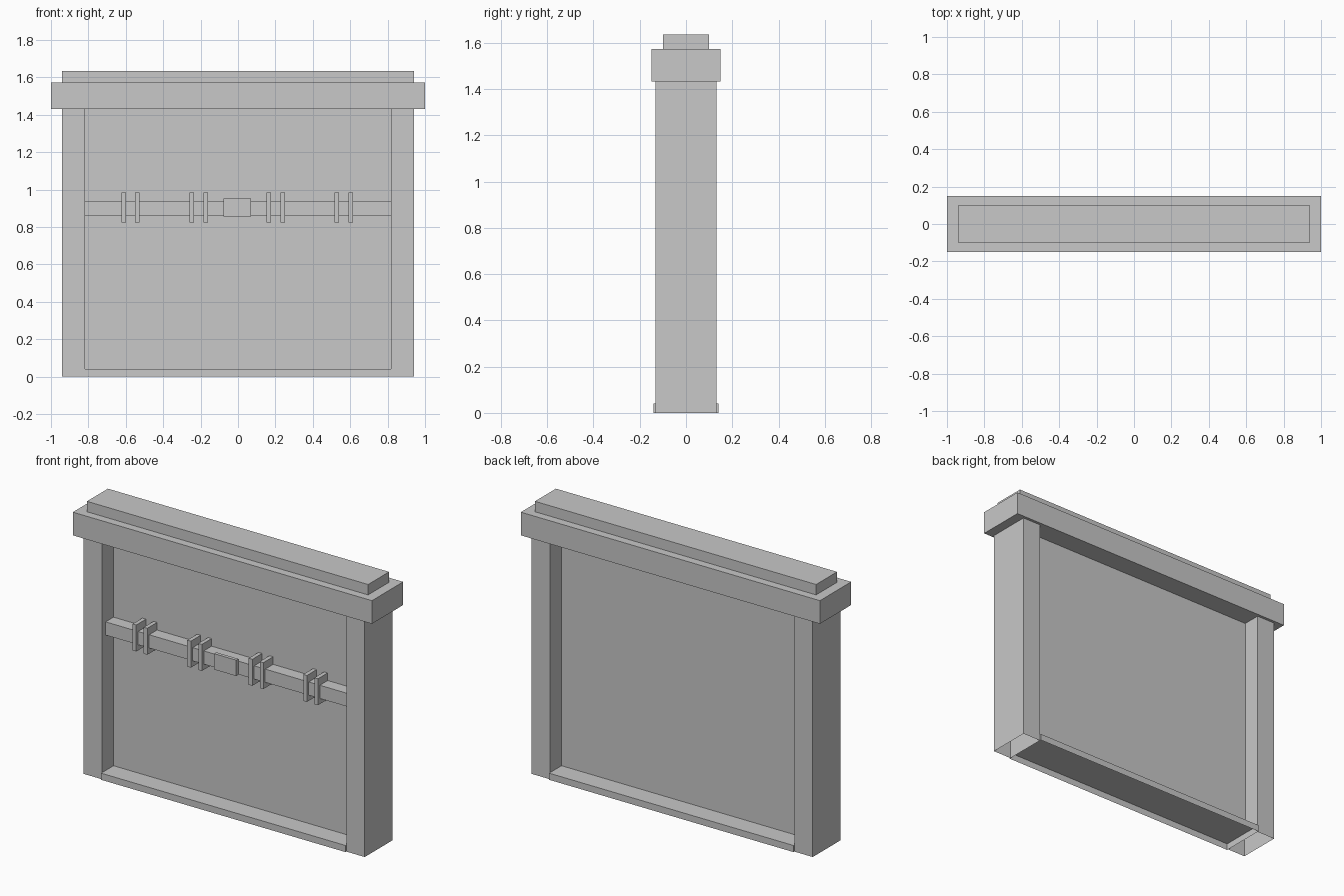
import bpy
import bmesh
from mathutils import Vector

default_cube = bpy.data.objects.get("Cube")
if default_cube:
    bpy.data.objects.remove(default_cube, do_unlink=True)

# One plain grey for the whole door
GREY = (0.58, 0.58, 0.58, 1.0)
grey = bpy.data.materials.new("plain_grey")
grey.use_nodes = True
grey.diffuse_color = GREY
grey.node_tree.nodes["Principled BSDF"].inputs["Base Color"].default_value = GREY


def box(name, low, high, open_bottom=False):
    """Box between two corners, optionally without its bottom face."""
    low, high = Vector(low), Vector(high)
    bm = bmesh.new()
    bmesh.ops.create_cube(bm, size=1)
    for v in bm.verts:
        v.co = (low + high) / 2 + v.co * (high - low)
    bm.normal_update()
    if open_bottom:
        bottom = [f for f in bm.faces if f.normal.z < -0.9]
        bmesh.ops.delete(bm, geom=bottom, context="FACES_ONLY")
    mesh = bpy.data.meshes.new(name)
    bm.to_mesh(mesh)
    bm.free()
    mesh.materials.append(grey)
    obj = bpy.data.objects.new(name, mesh)
    bpy.context.collection.objects.link(obj)
    return obj


INNER, OUTER = 0.817, 0.94      # inner and outer faces of the posts
LINTEL_Z, LINTEL_TOP = 1.432, 1.572
PANEL_Y = 0.022                 # half thickness of the door panel

# Frame: hollow posts and sill, solid lintel and cap
for side, x0, x1 in (("right", -OUTER, -INNER), ("left", INNER, OUTER)):
    box(side + "_post", (x0, -0.132, 0), (x1, 0.132, LINTEL_Z), open_bottom=True)
box("sill", (-INNER, -0.14, 0), (INNER, 0.14, 0.04), open_bottom=True)
box("lintel", (-1, -0.149, LINTEL_Z), (1, 0.149, LINTEL_TOP))
box("cap", (-OUTER, -0.1, LINTEL_TOP), (OUTER, 0.1, 1.635))

# Door panel
box("door_panel", (-INNER, -PANEL_Y, 0.04), (INNER, PANEL_Y, LINTEL_Z))

# Locking bar with its centre plate and four pairs of brackets
box("locking_bar", (-INNER, -0.097, 0.858), (INNER, -PANEL_Y, 0.938))
box("lock_plate", (-0.077, -0.118, 0.856), (0.07, -0.097, 0.952))
for pair, centre in enumerate((-0.575, -0.21, 0.201, 0.566), 1):
    for half, offset in (("a", -0.037), ("b", 0.037)):
        x = centre + offset
        box(f"bracket_{pair}{half}", (x - 0.012, -0.115, 0.824),
            (x + 0.012, -PANEL_Y, 0.984))
